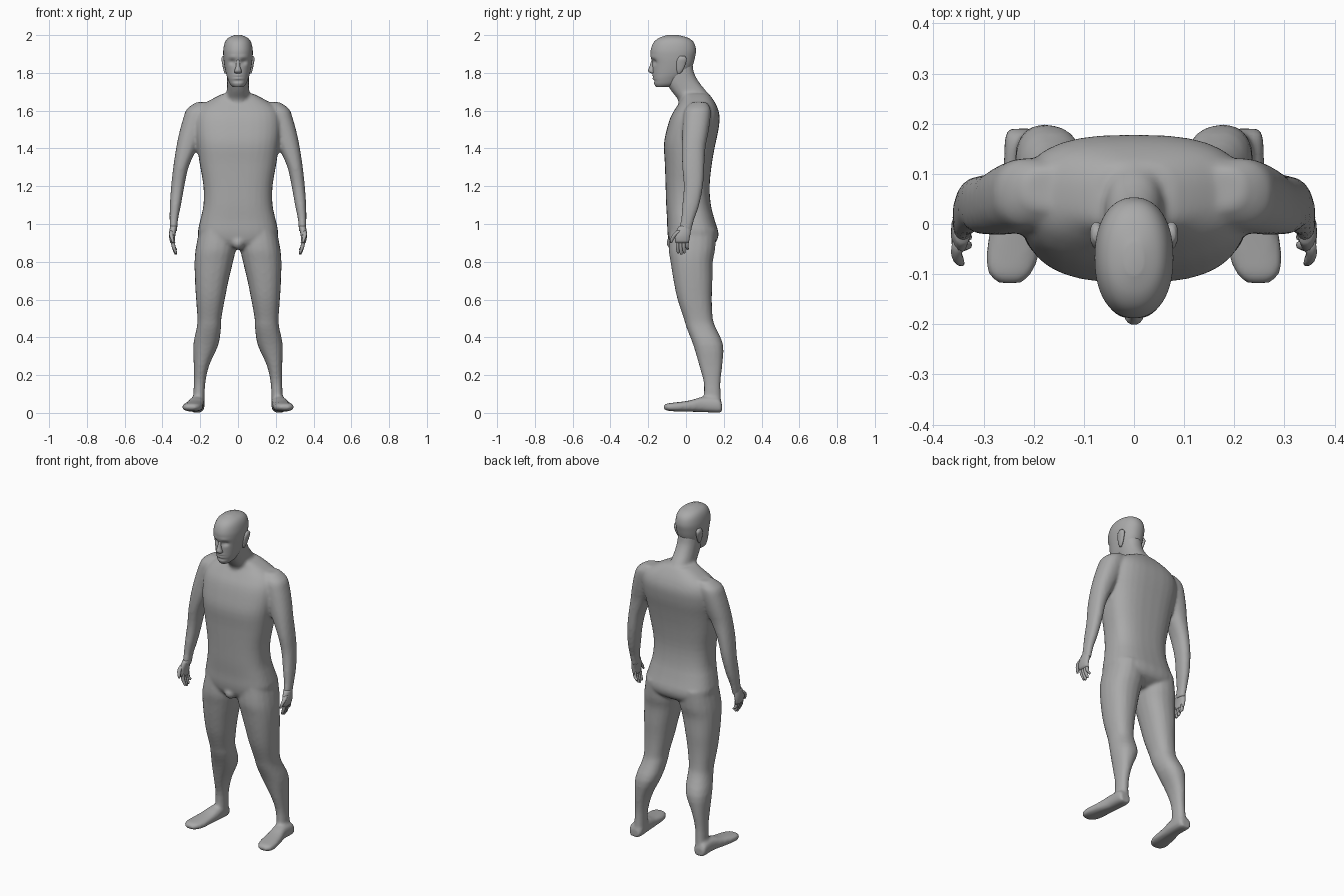
import bpy, bmesh, math
from mathutils import Vector

skin = bpy.data.materials.new("plain grey")
skin.diffuse_color = (0.40, 0.40, 0.40, 1)


def smooth_rows(rows, steps):
    """Catmull-Rom interpolation between cross-section rows."""
    out = []
    for i in range(len(rows) - 1):
        a, b, c, d = (rows[max(i - 1, 0)], rows[i], rows[i + 1],
                      rows[min(i + 2, len(rows) - 1)])
        for s in range(steps):
            t = s / steps
            out.append([0.5 * (2 * q + (r - p) * t + (2 * p - 5 * q + 4 * r - w) * t * t
                               + (3 * q - p - 3 * r + w) * t ** 3)
                        for p, q, r, w in zip(a, b, c, d)])
    return out + [list(rows[-1])]


def loft(bm, rows, side=1, sides=20, steps=3, power=2.3, axis="z"):
    """Rows are (position, low, high, low, high) of rounded cross-sections."""
    rings = []
    for k, x0, x1, v0, v1 in smooth_rows(rows, steps):
        ring = []
        for i in range(sides):
            a = 2 * math.pi * i / sides
            c, s = math.cos(a), math.sin(a)
            u = (x0 + x1) / 2 + (x1 - x0) / 2 * math.copysign(abs(c) ** (2 / power), c)
            v = (v0 + v1) / 2 + (v1 - v0) / 2 * math.copysign(abs(s) ** (2 / power), s)
            ring.append(bm.verts.new((side * u, v, k) if axis == "z" else (side * u, k, v)))
        rings.append(ring)
    faces = [bm.faces.new(rings[0]), bm.faces.new(rings[-1])]
    for r, q in zip(rings, rings[1:]):
        for i in range(sides):
            j = (i + 1) % sides
            faces.append(bm.faces.new((r[i], r[j], q[j], q[i])))
    bmesh.ops.recalc_face_normals(bm, faces=faces)


def limb(bm, points, side, sides=10):
    """Tapered tube through (x, y, z, radius x, radius y) points."""
    loft(bm, [(z, x - rx, x + rx, y - ry, y + ry) for x, y, z, rx, ry in points],
         side, sides, 2, 2.2)


def finish(bm, name, voxel=None, smoothing=0):
    mesh = bpy.data.meshes.new(name)
    bm.to_mesh(mesh)
    bm.free()
    ob = bpy.data.objects.new(name, mesh)
    bpy.context.collection.objects.link(ob)
    mesh.materials.append(skin)
    mesh.polygons.foreach_set("use_smooth", [True] * len(mesh.polygons))
    if voxel:
        m = ob.modifiers.new("blend", "REMESH")
        m.mode, m.voxel_size, m.use_smooth_shade = "VOXEL", voxel, True
        s = ob.modifiers.new("soften", "SMOOTH")
        s.factor, s.iterations = 0.5, smoothing
    return ob


# Body: torso, neck, arms, legs and feet blended into one skin
torso = [(0.865, -.07, .07, -.05, .09), (0.90, -.18, .18, -.085, .155),
         (0.95, -.212, .212, -.098, .172), (1.02, -.20, .20, -.10, .152),
         (1.10, -.183, .183, -.105, .132), (1.20, -.183, .183, -.108, .125),
         (1.32, -.203, .203, -.112, .137), (1.42, -.218, .218, -.117, .155),
         (1.50, -.228, .228, -.102, .172), (1.57, -.225, .225, -.08, .178),
         (1.62, -.20, .20, -.05, .165), (1.66, -.14, .14, -.025, .143),
         (1.69, -.08, .08, -.02, .12)]
neck = [(1.58, -.09, .09, -.05, .15), (1.65, -.07, .07, -.04, .14),
        (1.70, -.06, .06, -.075, .11), (1.75, -.058, .058, -.105, .07),
        (1.80, -.058, .058, -.11, .043), (1.85, -.055, .055, -.11, .035)]
arm = [(1.645, .13, .22, .03, .11), (1.61, .13, .27, -.005, .13),
       (1.56, .15, .29, -.015, .13), (1.48, .18, .312, -.02, .118),
       (1.40, .218, .328, -.022, .103), (1.30, .262, .343, -.02, .097),
       (1.20, .284, .354, -.012, .09), (1.10, .302, .361, -.02, .07),
       (1.02, .318, .362, -.027, .043), (0.96, .322, .36, -.04, .028)]
leg = [(0.97, .01, .205, -.085, .16), (0.87, .012, .224, -.092, .155),
       (0.80, .026, .230, -.082, .142), (0.70, .05, .228, -.066, .14),
       (0.60, .07, .222, -.045, .137), (0.50, .088, .215, -.012, .142),
       (0.45, .09, .219, .003, .158), (0.36, .104, .237, .038, .197),
       (0.25, .153, .234, .07, .192), (0.15, .174, .234, .095, .182),
       (0.04, .178, .24, .09, .188)]
foot = [(.19, .19, .25, .003, .05), (.17, .178, .258, 0, .08),
        (.09, .178, .262, .004, .085), (.02, .182, .28, .006, .066),
        (-.06, .188, .296, .008, .055), (-.10, .205, .29, .012, .05),
        (-.118, .225, .27, .02, .04)]
bm = bmesh.new()
loft(bm, torso, sides=32, power=2.7)
loft(bm, neck)
for side in (1, -1):
    loft(bm, arm, side)
    loft(bm, leg, side)
    loft(bm, foot, side, axis="y", power=2.6)
# Small groin bulge
bmesh.ops.create_uvsphere(bm, u_segments=16, v_segments=10, radius=0.034)
for v in bm.verts[-(16 * 9 + 2):]:
    v.co += Vector((0, -.07, .9))
finish(bm, "body", 0.009, 5)

# Head: lofted skull with jaw, hollow eye sockets, mouth crease and nose ridge
skull = [(1.724, -.025, .025, -.157, -.09), (1.74, -.042, .042, -.168, -.05),
         (1.77, -.055, .055, -.174, -.02), (1.80, -.064, .064, -.176, .015),
         (1.84, -.072, .072, -.178, .036), (1.88, -.077, .077, -.185, .047),
         (1.92, -.078, .078, -.187, .053), (1.96, -.07, .07, -.172, .042),
         (1.985, -.052, .052, -.143, .012), (2.0, -.018, .018, -.10, -.04)]


def bump(v, x, z, wx, wz):
    return math.exp(-((abs(v.co.x) - x) / wx) ** 2 - ((v.co.z - z) / wz) ** 2)


bm = bmesh.new()
loft(bm, skull, sides=56, steps=5, power=2.2)
for v in bm.verts:
    if v.co.y < -.09:
        v.co.y += (.016 * bump(v, .030, 1.858, .017, .013)     # eye sockets
                   + .007 * bump(v, 0, 1.757, .03, .006)       # chin crease
                   + .004 * bump(v, 0, 1.779, .025, .004)      # mouth
                   - .005 * bump(v, 0, 1.786, .02, .006)       # upper lip
                   - .004 * bump(v, 0, 1.771, .018, .005)      # lower lip
                   - .004 * bump(v, .03, 1.885, .025, .008))   # brows
finish(bm, "head")

# Nose: ridge widening down to the nostrils
bm = bmesh.new()
loft(bm, [(1.797, -.012, .012, -.184, -.16), (1.803, -.019, .019, -.195, -.16),
          (1.815, -.018, .018, -.201, -.16), (1.835, -.011, .011, -.193, -.16),
          (1.868, -.009, .009, -.183, -.16)], sides=14)
finish(bm, "nose")

for side, label in ((1, "left"), (-1, "right")):
    # Ear: flat shell with a thinner lobe
    bm = bmesh.new()
    loft(bm, [(1.797, .060, .070, -.045, -.03), (1.815, .060, .077, -.05, -.015),
              (1.85, .062, .084, -.052, .0), (1.875, .062, .088, -.045, .004),
              (1.89, .066, .082, -.032, -.008)], side, 14)
    finish(bm, label + "_ear")

    # Hand: palm, four fingers and a thumb
    bm = bmesh.new()
    limb(bm, [(.341, -.006, .99, .018, .032), (.346, -.014, .96, .018, .040),
              (.349, -.02, .93, .016, .041), (.345, -.02, .90, .013, .036)], side, 14)
    for i, length in enumerate((.845, .838, .845, .862)):
        y = -.045 + i * .0165
        limb(bm, [(.346, y, .915, .011, .009), (.341, y, .88, .010, .009),
                  (.331, y + .003, length + .008, .008, .008),
                  (.329, y + .003, length, .004, .004)], side)
    limb(bm, [(.350, -.035, .965, .012, .014), (.354, -.058, .945, .011, .013),
              (.348, -.073, .92, .009, .010), (.343, -.079, .90, .005, .005)], side)
    finish(bm, label + "_hand")
